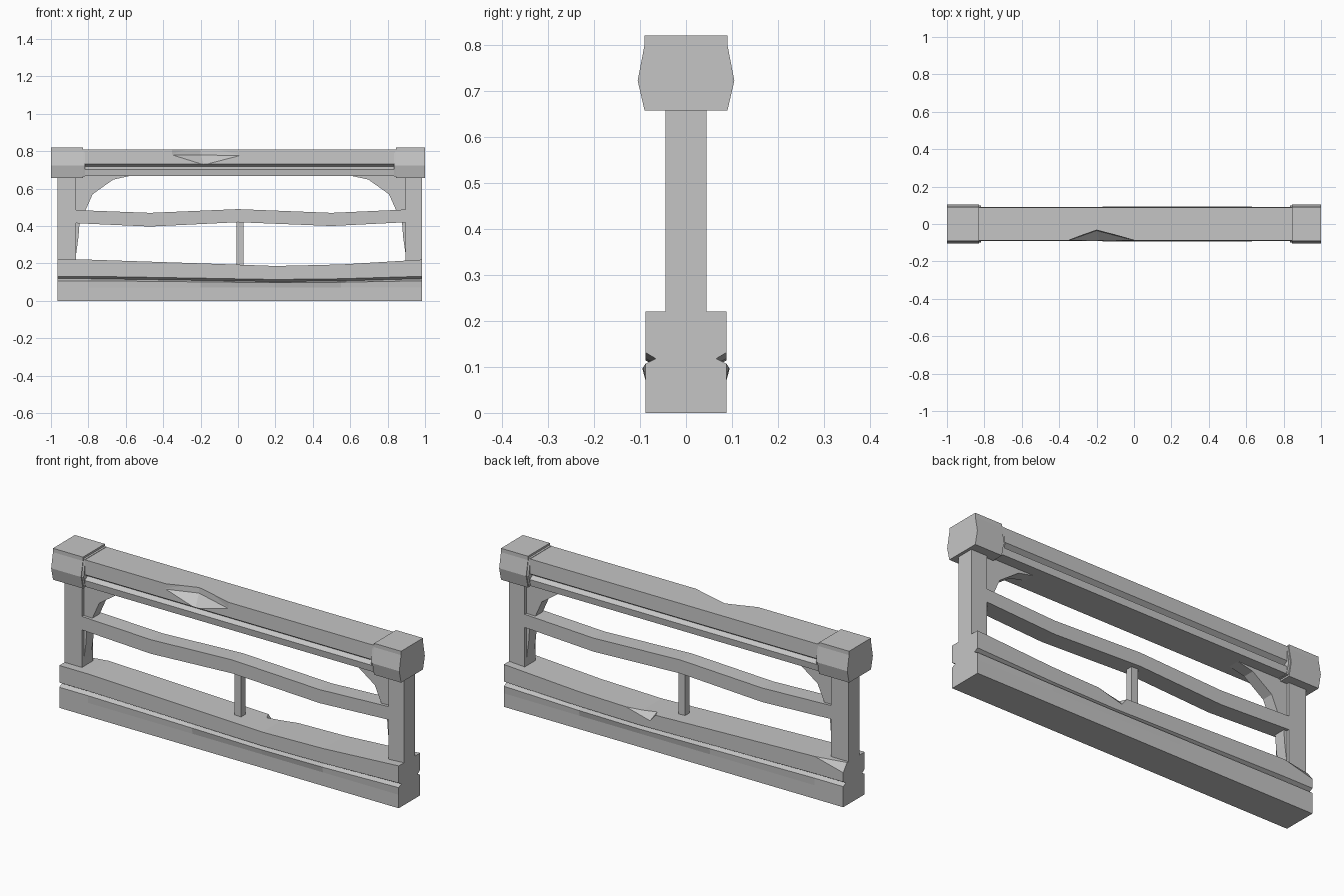
import bpy
import bmesh

cube = bpy.data.objects.get("Cube")
if cube:
    bpy.data.objects.remove(cube, do_unlink=True)

# One stone colour for everything
stone = bpy.data.materials.new("grey_stone")
stone.use_nodes = True
colour = (0.56, 0.56, 0.56, 1)
stone.diffuse_color = colour
stone.node_tree.nodes["Principled BSDF"].inputs["Base Color"].default_value = colour


def finish(name, bm):
    bmesh.ops.recalc_face_normals(bm, faces=bm.faces)
    mesh = bpy.data.meshes.new(name)
    bm.to_mesh(mesh)
    bm.free()
    mesh.materials.append(stone)
    obj = bpy.data.objects.new(name, mesh)
    bpy.context.scene.collection.objects.link(obj)
    return obj


def loft(name, rings):
    """Skin a row of equal rings and close both ends."""
    bm = bmesh.new()
    rows = [[bm.verts.new(p) for p in ring] for ring in rings]
    for a, b in zip(rows, rows[1:]):
        for i in range(len(a)):
            j = (i + 1) % len(a)
            bm.faces.new((a[i], a[j], b[j], b[i]))
    bm.faces.new(rows[0])
    bm.faces.new(rows[-1])
    return finish(name, bm)


def box(name, x0, x1, half, z0, z1):
    section = [(-half, z0), (half, z0), (half, z1), (-half, z1)]
    return loft(name, [[(x, y, z) for y, z in section] for x in (x0, x1)])


def slab(name, outline, half):
    """Extrude a front outline (x, z) through the depth."""
    return loft(name, [[(x, y, z) for x, z in outline] for y in (-half, half)])


def mirrored(side):
    """Close a half section (y, z) across the y axis."""
    return side + [(-y, z) for y, z in reversed(side)]


def chip(target, points):
    """Knock a convex piece out of a part."""
    bm = bmesh.new()
    for p in points:
        bm.verts.new(p)
    bmesh.ops.convex_hull(bm, input=bm.verts)
    cutter = finish("chip_cutter", bm)
    cutter.hide_render = True
    cutter.hide_viewport = True
    cutter.display_type = 'WIRE'
    mod = target.modifiers.new("chip", 'BOOLEAN')
    mod.operation = 'DIFFERENCE'
    mod.solver = 'EXACT'
    mod.object = cutter


# Sagging base beam with a V groove along both sides
def base_ring(x, sag):
    side = [(0.088, 0), (0.088, 0.07), (0.088 + abs(sag) * 0.2, 0.107 + sag * 0.3),
            (0.066, 0.118 + sag * 0.45), (0.088, 0.131 + sag * 0.5), (0.088, 0.22 + sag)]
    return [(x, y, z) for y, z in mirrored(side)]


sags = [(-0.965, 0), (-0.8, 0), (-0.2, -0.02), (0.2, -0.034), (0.55, -0.026), (0.985, 0)]
base = loft("base_beam", [base_ring(x, s) for x, s in sags])
chip(base, [(0.42, 0.1, 0.21), (0.09, 0.1, 0.21), (0.15, 0.1, 0.14), (0.12, 0.03, 0.21),
            (0.42, 0.1, 0.25), (0.09, 0.1, 0.25), (0.12, 0.03, 0.25)])
chip(base, [(-0.74, 0.1, 0.22), (-0.98, 0.1, 0.16), (-0.98, 0.05, 0.225),
            (-0.74, 0.1, 0.25), (-0.98, 0.1, 0.25), (-0.98, 0.05, 0.25)])

# Posts
box("right_post", -0.965, -0.865, 0.045, 0.2, 0.67)
box("left_post", 0.895, 0.985, 0.045, 0.2, 0.67)

# Post caps with a bulging section and a thin inner collar
cap_side = [(0.09, 0.657), (0.105, 0.722), (0.09, 0.8), (0.09, 0.82)]
collar_side = [(0.085, 0.665), (0.1, 0.722), (0.087, 0.8), (0.087, 0.81)]
for name, side, x0, x1 in (("right_cap", cap_side, -1, -0.828),
                           ("left_cap", cap_side, 0.845, 1),
                           ("right_collar", collar_side, -0.83, -0.817),
                           ("left_collar", collar_side, 0.834, 0.847)):
    loft(name, [[(x, y, z) for y, z in mirrored(side)] for x in (x0, x1)])

# Grooved top rail with a chipped front edge
rail_side = [(0.085, 0.667), (0.09, 0.702), (0.068, 0.717), (0.09, 0.732), (0.088, 0.808)]
top_rail = loft("top_rail", [[(x, y, z) for y, z in mirrored(rail_side)]
                             for x in (-0.82, 0.84)])
chip(top_rail, [(-0.18, -0.095, 0.722), (-0.37, -0.095, 0.78), (0.03, -0.095, 0.775),
                (-0.2, -0.035, 0.78), (-0.2, -0.03, 0.83),
                (-0.37, -0.095, 0.83), (0.03, -0.095, 0.83)])

# Wavy middle rail
upper = [(-0.87, 0.485), (-0.47, 0.47), (0, 0.49), (0.5, 0.47), (0.9, 0.488)]
lower = [(-0.87, 0.415), (-0.47, 0.397), (0, 0.42), (0.5, 0.4), (0.9, 0.42)]
loft("middle_rail", [[(x, -0.045, b), (x, 0.045, b), (x, 0.045, t), (x, -0.045, t)]
                     for (x, t), (_, b) in zip(upper, lower)])

# Small centre baluster
box("baluster", -0.008, 0.03, 0.018, 0.17, 0.45)

# Curved brackets and small wedges in the corners
curve = [(0, 0.48), (0.05, 0.48), (0.09, 0.57), (0.2, 0.648), (0.31, 0.672), (0, 0.672)]
wedge = [(0, 0.42), (0.02, 0.42), (0.014, 0.34), (0, 0.24)]
for side, x0, sign in (("right", -0.867, 1), ("left", 0.897, -1)):
    slab(side + "_bracket", [(x0 + sign * x, z) for x, z in curve], 0.03)
    slab(side + "_wedge", [(x0 + sign * x, z) for x, z in wedge], 0.03)
